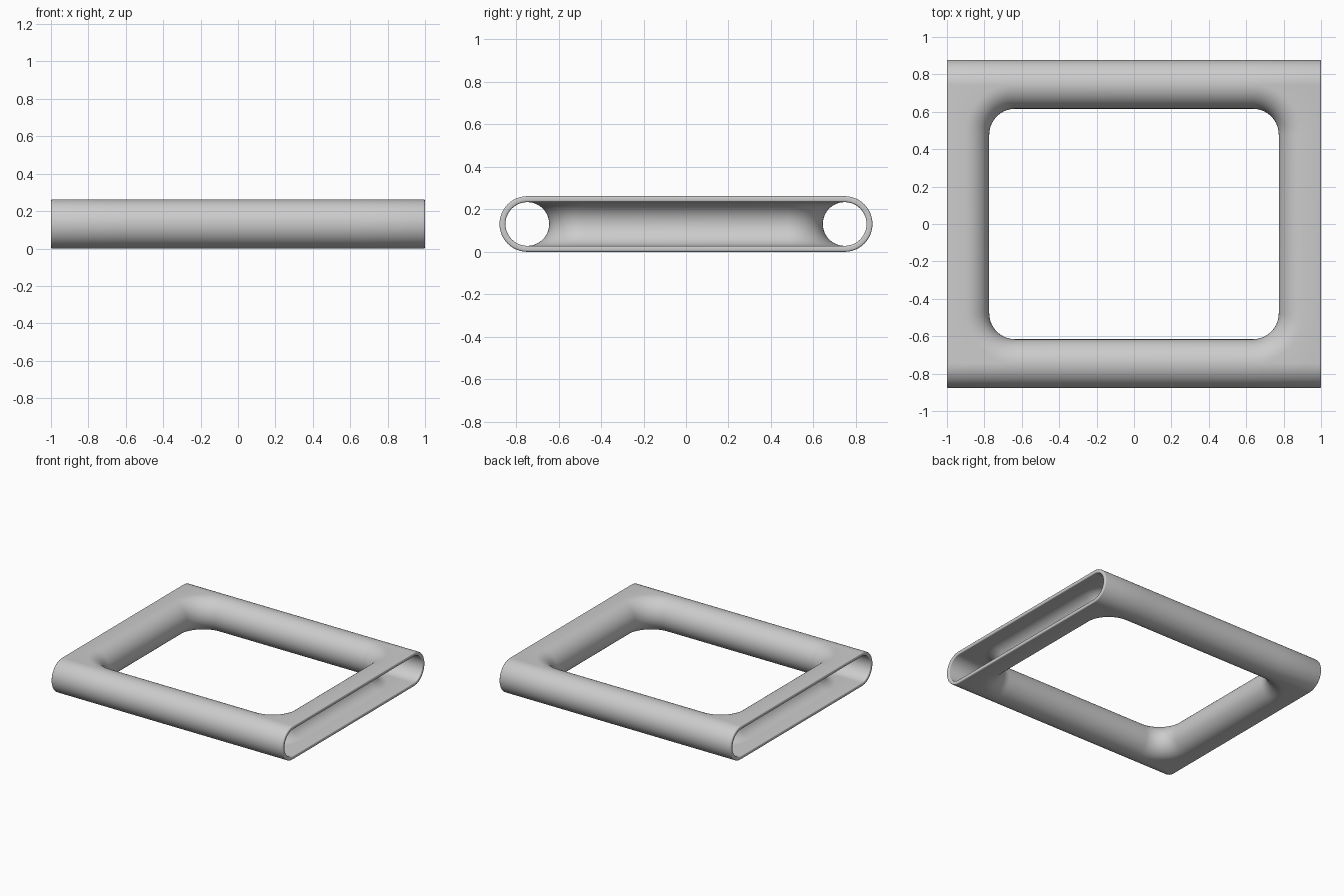
import bpy, bmesh
from math import sin, cos, pi, radians

cube = bpy.data.objects.get("Cube")
if cube:
    bpy.data.objects.remove(cube, do_unlink=True)

R = 0.131            # tube radius
WALL = 0.028         # shell thickness
TUBE_Y = 0.747       # centre line of front and back tubes
END_X = 1.0          # open ends
SIDE_X = 0.905       # where the side members start to round into the opening
CORNER = 0.27        # corner radius of that line
ARC = 24             # segments per half round
TURN = 14            # segments per corner

metal = bpy.data.materials.new("plain_grey")
metal.use_nodes = True
grey = (0.6, 0.6, 0.6, 1)
metal.diffuse_color = grey
metal.node_tree.nodes["Principled BSDF"].inputs["Base Color"].default_value = grey

bm = bmesh.new()


def skin(rows):
    """Join neighbouring rows of points with quads."""
    grid = [[bm.verts.new(p) for p in row] for row in rows]
    for a, b in zip(grid, grid[1:]):
        for i in range(len(a) - 1):
            bm.faces.new((a[i], a[i + 1], b[i + 1], b[i]))


# Rounded wall around the opening: a half circle swept round a rounded rectangle
cx, cy = SIDE_X - CORNER, TUBE_Y - CORNER
arc = [pi * i / ARC for i in range(ARC + 1)]
wall_rows = []
for quarter, (sx, sy) in enumerate(((1, 1), (-1, 1), (-1, -1), (1, -1))):
    for k in range(TURN + 1):
        a = (quarter + k / TURN) * pi / 2
        row = []
        for t in arc:
            d = CORNER - R * sin(t)
            row.append((sx * cx + d * cos(a), sy * cy + d * sin(a), R + R * cos(t)))
        wall_rows.append(row)
wall_rows.append(wall_rows[0])
skin(wall_rows)

# Flat top and bottom of the two side members
for a, b in zip(wall_rows, wall_rows[1:]):
    for end in (0, -1):
        p, q = a[end], b[end]
        if p[0] * q[0] > 0:
            x = END_X if p[0] > 0 else -END_X
            skin([[p, (x, p[1], p[2])], [q, (x, q[1], q[2])]])

# Outer half rounds at the front and back
for s in (-1, 1):
    skin([[(x, s * (TUBE_Y + R * sin(t)), R + R * cos(t)) for t in arc]
          for x in (-END_X, -cx, cx, END_X)])

bmesh.ops.remove_doubles(bm, verts=bm.verts[:], dist=0.0002)
bmesh.ops.recalc_face_normals(bm, faces=bm.faces[:])
top_face = max(bm.faces, key=lambda f: f.calc_center_median().z)
if top_face.normal.z < 0:
    bmesh.ops.reverse_faces(bm, faces=bm.faces[:])

mesh = bpy.data.meshes.new("hollow_frame")
bm.to_mesh(mesh)
bm.free()
mesh.materials.append(metal)
frame = bpy.data.objects.new("hollow_frame", mesh)
bpy.context.collection.objects.link(frame)

# Shell thickness and softened lips at the open ends
shell = frame.modifiers.new("shell", "SOLIDIFY")
shell.thickness = WALL
shell.offset = -1
shell.use_even_offset = True
lip = frame.modifiers.new("lip", "BEVEL")
lip.width = 0.008
lip.segments = 3
lip.limit_method = 'ANGLE'
lip.angle_limit = radians(60)

bpy.ops.object.select_all(action='DESELECT')
frame.select_set(True)
bpy.context.view_layer.objects.active = frame
bpy.ops.object.shade_smooth_by_angle(angle=radians(40))
